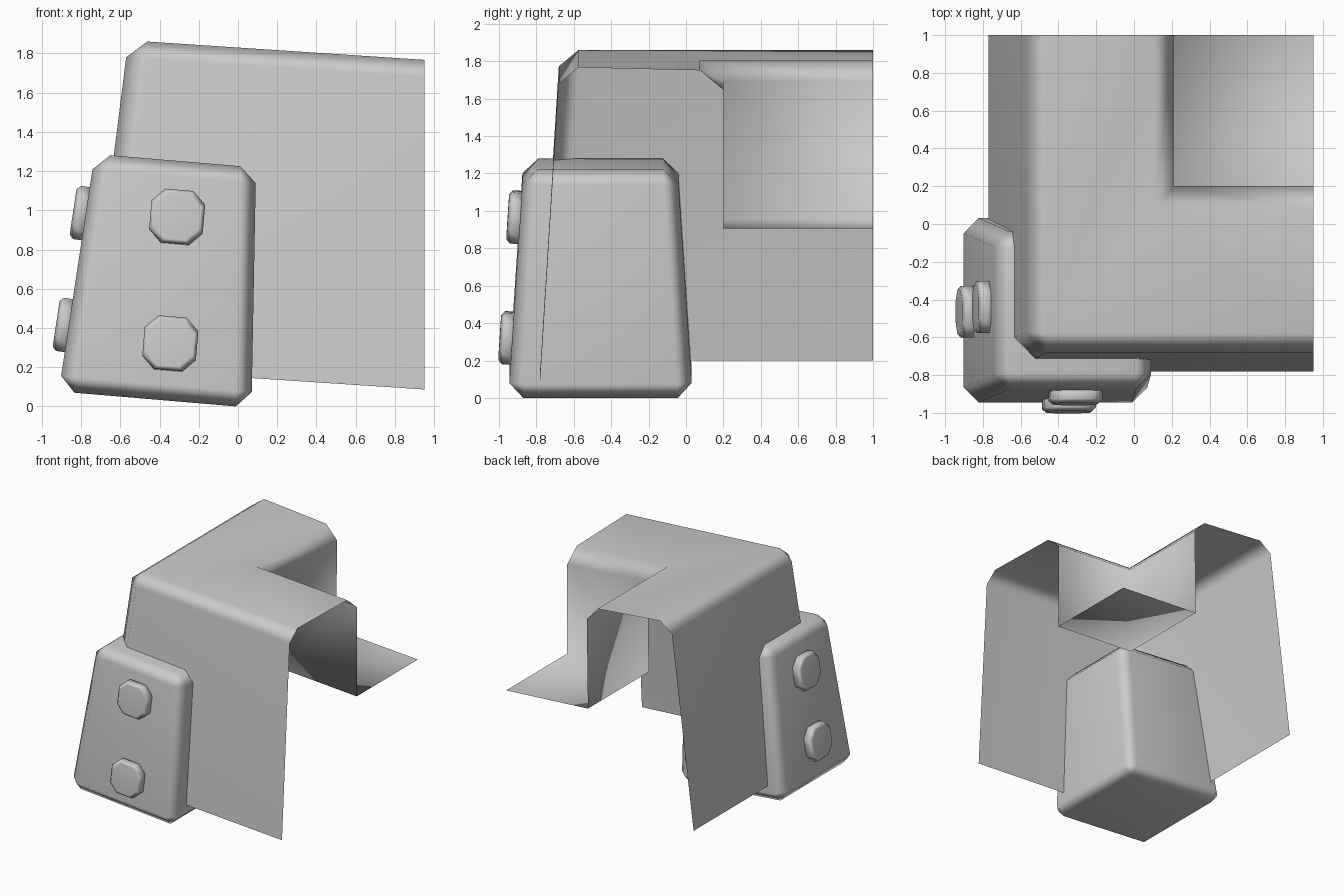
import bpy, bmesh, math
from mathutils import Matrix, Vector

old = bpy.data.objects.get("Cube")
if old:
    bpy.data.objects.remove(old, do_unlink=True)

grey = bpy.data.materials.new("plain grey")
grey.use_nodes = True
COLOUR = (0.6, 0.6, 0.6, 1)
grey.diffuse_color = COLOUR
grey.node_tree.nodes["Principled BSDF"].inputs["Base Color"].default_value = COLOUR


def finish(name, bm, matrix=Matrix()):
    """Turn a bmesh into a smooth grey object with face-weighted normals."""
    mesh = bpy.data.meshes.new(name)
    bm.to_mesh(mesh)
    bm.free()
    mesh.materials.append(grey)
    for poly in mesh.polygons:
        poly.use_smooth = True
    obj = bpy.data.objects.new(name, mesh)
    obj.matrix_world = matrix
    bpy.context.collection.objects.link(obj)
    obj.modifiers.new("weighted", 'WEIGHTED_NORMAL')
    return obj


# Corner shell: one profile mitred round an L-shaped corner, sloping down to +x
X_END, Y_END, SLOPE = 0.95, 1.0, 0.066
profile = [  # corner x, corner y, height, corner chamfer
    (-0.77, -0.78, 0.20, 0.12),    # outer hem
    (-0.57, -0.68, 1.78, 0.108),   # outer wall top
    (-0.462, -0.575, 1.86, 0),     # outer rim
    (0.11, 0.075, 1.807, 0),       # inner rim
    (0.21, 0.20, 1.695, 0),        # pocket wall top
    (0.20, 0.20, 0.955, 0),        # pocket wall foot
]
bm = bmesh.new()
rows = []
for cx, cy, z, ch in profile:
    ring = [(X_END, cy), (cx + ch, cy), (cx, cy + ch), (cx, Y_END)]
    rows.append([bm.verts.new((x, y, z - SLOPE * (x - cx))) for x, y in ring])
for low, high in zip(rows, rows[1:]):
    for j in range(3):
        bm.faces.new((low[j], high[j], high[j + 1], low[j + 1]))
# Pocket floor
foot = rows[-1]
far = bm.verts.new((X_END, Y_END, foot[0].co.z))
bm.faces.new((foot[1], foot[0], far, foot[3]))
bmesh.ops.remove_doubles(bm, verts=bm.verts, dist=0.0005)
bmesh.ops.dissolve_degenerate(bm, edges=bm.edges, dist=0.0005)
finish("corner_shell", bm)

# Corner block: tilted, tapered, bevelled box
LOW, TOP, HEIGHT = 0.493, 0.4125, 1.222
tilt = Matrix.Translation((-0.4225, -0.457, 0.035)) @ Matrix.Rotation(math.radians(4.85), 4, 'Y')
bm = bmesh.new()
bmesh.ops.create_cube(bm, size=2)
for v in bm.verts:
    half = TOP if v.co.z > 0 else LOW
    v.co = Vector((v.co.x * half, v.co.y * half, HEIGHT if v.co.z > 0 else 0))
bmesh.ops.bevel(bm, geom=bm.edges[:], offset=0.08, offset_type='OFFSET',
                segments=1, affect='EDGES', profile=0.5)
finish("corner_block", bm, tilt)


# Rivets: chamfered square studs standing on the tapered faces
def rivet(name, turn, across, height):
    bm = bmesh.new()
    rings = []
    for half, depth in ((0.137, -0.05), (0.137, 0.045), (0.117, 0.065)):
        cut = half - 0.065
        pts = [(half, -cut), (half, cut), (cut, half), (-cut, half),
               (-half, cut), (-half, -cut), (-cut, -half), (cut, -half)]
        rings.append([bm.verts.new((x, y, depth)) for x, y in pts])
    for a, b in zip(rings, rings[1:]):
        for i in range(8):
            k = (i + 1) % 8
            bm.faces.new((a[i], a[k], b[k], b[i]))
    bm.faces.new(rings[-1])
    bm.faces.new(rings[0][::-1])
    taper = math.atan((LOW - TOP) / HEIGHT)
    reach = LOW - height * math.tan(taper)
    place = (Matrix.Rotation(math.radians(turn), 4, 'Z')
             @ Matrix.Translation((across, -reach, height))
             @ Matrix.Rotation(math.pi / 2 - taper, 4, 'X'))
    finish(name, bm, tilt @ place)


rivet("front_rivet_upper", 0, 0.033, 0.936)
rivet("front_rivet_lower", 0, 0.053, 0.29)
rivet("side_rivet_upper", -90, -0.017, 0.914)
rivet("side_rivet_lower", -90, 0.008, 0.338)
